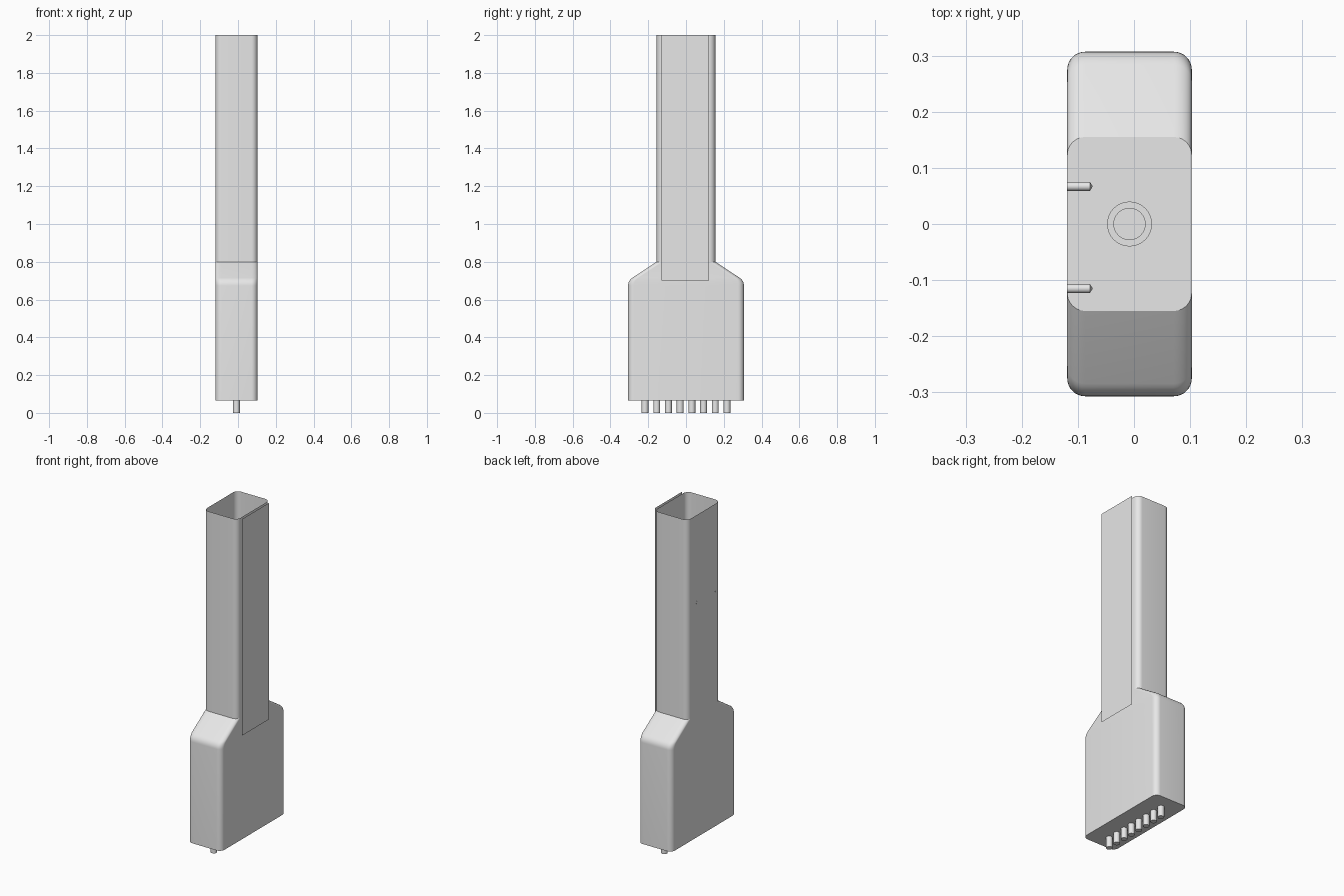
import bpy, bmesh, math
from mathutils import Matrix

if "Cube" in bpy.data.objects:
    bpy.data.objects.remove(bpy.data.objects["Cube"])

grey = bpy.data.materials.new("plain grey")
grey.diffuse_color = (0.8, 0.8, 0.8, 1)
grey.use_nodes = True
grey.node_tree.nodes["Principled BSDF"].inputs["Base Color"].default_value = grey.diffuse_color

CX, HX = -0.008, 0.111        # casing centre and half width in x
BODY_Y, NECK_Y = 0.307, 0.155  # half depths of body and neck


def finish(bm, name):
    bmesh.ops.recalc_face_normals(bm, faces=bm.faces)
    me = bpy.data.meshes.new(name)
    bm.to_mesh(me)
    bm.free()
    me.materials.append(grey)
    ob = bpy.data.objects.new(name, me)
    bpy.context.collection.objects.link(ob)
    bpy.ops.object.select_all(action='DESELECT')
    bpy.context.view_layer.objects.active = ob
    ob.select_set(True)
    bpy.ops.object.shade_smooth_by_angle(angle=math.radians(30))
    return ob


def rounded_ring(bm, hy, z, r=0.032, seg=8):
    """Rounded rectangle loop at height z."""
    verts = []
    for q, (sx, sy) in enumerate([(1, 1), (-1, 1), (-1, -1), (1, -1)]):
        for i in range(seg + 1):
            a = math.pi / 2 * (q + i / seg)
            verts.append(bm.verts.new((CX + sx * (HX - r) + r * math.cos(a),
                                       sy * (hy - r) + r * math.sin(a), z)))
    return verts


def loft(name, profile, caps):
    bm = bmesh.new()
    rings = [rounded_ring(bm, hy, z) for hy, z in profile]
    for a, b in zip(rings, rings[1:]):
        for i in range(len(a)):
            j = (i + 1) % len(a)
            bm.faces.new((a[i], a[j], b[j], b[i]))
    if caps:
        bm.faces.new(rings[0][::-1])
        bm.faces.new(rings[-1])
    return finish(bm, name)


def lathe(name, points, matrix, seg=24):
    """Revolve (radius, height) points about z, then place with matrix."""
    bm = bmesh.new()
    vs = [bm.verts.new((r, 0, h)) for r, h in points]
    es = [bm.edges.new(p) for p in zip(vs, vs[1:])]
    bmesh.ops.spin(bm, geom=vs + es, axis=(0, 0, 1), cent=(0, 0, 0),
                   angle=2 * math.pi, steps=seg, use_duplicate=False)
    bmesh.ops.remove_doubles(bm, verts=bm.verts, dist=1e-5)
    bm.transform(matrix)
    return finish(bm, name)


# lower body with rounded, sloping shoulders
tilt = math.atan2(BODY_Y - NECK_Y, 0.1)
R = 0.05
t = R * math.tan(tilt / 2)
profile = [(BODY_Y, 0.065)]
for i in range(7):
    a = tilt * i / 6
    profile.append((BODY_Y - R + R * math.cos(a), 0.70 - t + R * math.sin(a)))
profile.append((NECK_Y, 0.8))
loft("body", profile, True)

# thin open-topped neck
loft("neck", [(NECK_Y, 0.8), (NECK_Y, 2.0)], False)

# flat sheet in front of the neck's +x side
bm = bmesh.new()
bm.faces.new([bm.verts.new((0.119, y, z)) for y, z in
              ((-0.13, 0.70), (0.123, 0.70), (0.123, 2.0), (-0.13, 2.0))])
finish(bm, "cover_sheet")

# row of eight contact pins underneath
for i in range(8):
    lathe(f"pin_{i + 1}", [(0, 0), (0.018, 0), (0.018, 0.067), (0, 0.067)],
          Matrix.Translation((CX, -0.217 + 0.062 * i, 0)))

# pointed screws through the -x wall of the neck
for i, (y, z) in enumerate([(0.067, 1.475), (0.067, 0.86), (-0.115, 1.475)]):
    lathe(f"screw_{i + 1}", [(0, 0), (0.008, 0), (0.008, 0.041), (0, 0.046)],
          Matrix.Translation((-0.1195, y, z)) @ Matrix.Rotation(math.pi / 2, 4, 'Y'), 16)

# round collar on the floor inside the neck
lathe("collar", [(0.028, 0.8), (0.028, 0.81), (0.04, 0.81), (0.04, 0.8)],
      Matrix.Translation((CX, 0, 0)), 32)
